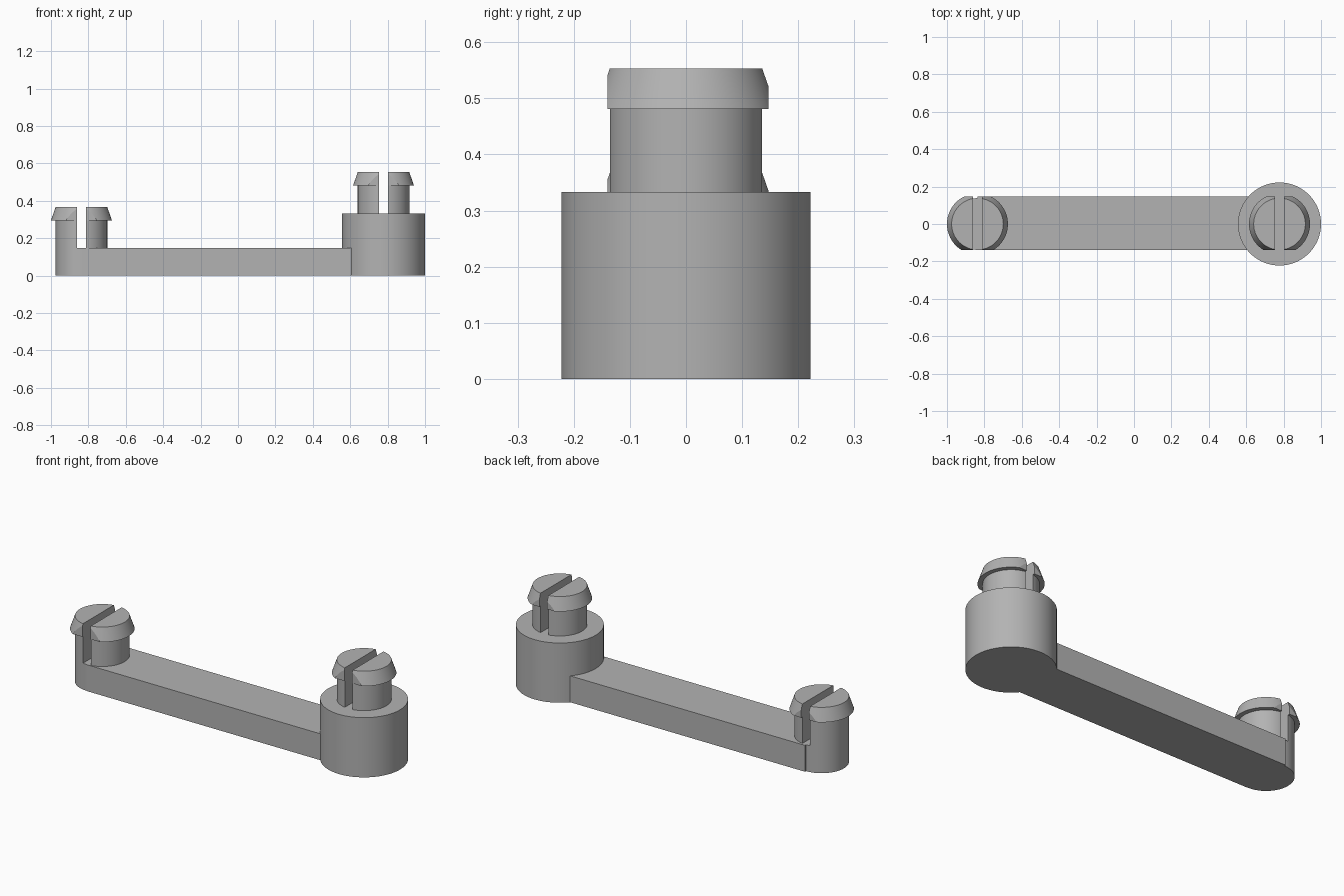
import bpy, bmesh, math
from mathutils import Vector

cube = bpy.data.objects.get("Cube")
if cube:
    bpy.data.objects.remove(cube, do_unlink=True)

PEG_X, BOSS_X = -0.837, 0.778        # centres of the two ends
SHAFT_R, HEAD_R, TIP_R = 0.138, 0.163, 0.138
BOSS_R, BOSS_H, ARM_H = 0.222, 0.333, 0.147
FRONT, BACK = -0.14, 0.147           # sides of the arm and of the peg heads
SLOT = 0.024                         # half the slot width
SEGMENTS = 96

gray = bpy.data.materials.new("plain gray")
gray.use_nodes = True
gray.diffuse_color = (0.45, 0.45, 0.45, 1)
gray.node_tree.nodes["Principled BSDF"].inputs["Base Color"].default_value = gray.diffuse_color


def finish(bm, name):
    bmesh.ops.recalc_face_normals(bm, faces=bm.faces[:])
    mesh = bpy.data.meshes.new(name)
    bm.to_mesh(mesh)
    bm.free()
    mesh.materials.append(gray)
    obj = bpy.data.objects.new(name, mesh)
    bpy.context.collection.objects.link(obj)
    return obj


def smooth(obj):
    bpy.ops.object.select_all(action='DESELECT')
    obj.select_set(True)
    bpy.context.view_layer.objects.active = obj
    bpy.ops.object.shade_smooth_by_angle(angle=math.radians(20))


def extrude(name, outline, height):
    bm = bmesh.new()
    face = bm.faces.new([bm.verts.new((x, y, 0)) for x, y in outline])
    new = bmesh.ops.extrude_face_region(bm, geom=[face])["geom"]
    top = [v for v in new if isinstance(v, bmesh.types.BMVert)]
    bmesh.ops.translate(bm, verts=top, vec=(0, 0, height))
    return finish(bm, name)


def arc(cx, radius, start, end, steps):
    return [(cx + radius * math.cos(math.radians(start + (end - start) * i / steps)),
             radius * math.sin(math.radians(start + (end - start) * i / steps)))
            for i in range(steps + 1)]


def trim(bm, point, normal):
    """Cut away the side the normal points to and cap the opening."""
    cut = bmesh.ops.bisect_plane(bm, geom=bm.verts[:] + bm.edges[:] + bm.faces[:],
                                 plane_co=point, plane_no=normal, clear_outer=True, dist=1e-6)
    edges = [e for e in cut["geom_cut"] if isinstance(e, bmesh.types.BMEdge) and e.is_boundary]
    bmesh.ops.holes_fill(bm, edges=edges, sides=0)


def peg_half(name, cx, base, side):
    """Half of a slotted snap peg: shaft, overhanging lip and tapered head."""
    profile = [(SHAFT_R, 0), (SHAFT_R, 0.148), (HEAD_R, 0.148), (TIP_R, 0.22)]
    bm = bmesh.new()
    rings = [[bm.verts.new((x, y, z)) for x, y in arc(0, r, 0, 360, SEGMENTS)[:-1]]
             for r, z in profile]
    for low, high in zip(rings, rings[1:]):
        for i in range(SEGMENTS):
            j = (i + 1) % SEGMENTS
            bm.faces.new((low[i], low[j], high[j], high[i]))
    bm.faces.new(rings[0])
    bm.faces.new(rings[-1])
    trim(bm, Vector((side * SLOT, 0, 0)), Vector((-side, 0, 0)))
    trim(bm, Vector((0, FRONT, 0)), Vector((0, -1, 0)))
    trim(bm, Vector((0, BACK, 0)), Vector((0, 1, 0)))
    bmesh.ops.recalc_face_normals(bm, faces=bm.faces[:])
    # Remove the hidden underside of the shaft
    hidden = [f for f in bm.faces if all(abs(v.co.z) < 1e-5 for v in f.verts)]
    bmesh.ops.delete(bm, geom=hidden, context='FACES')
    bmesh.ops.translate(bm, verts=bm.verts[:], vec=(cx, 0, base))
    smooth(finish(bm, name))


# Arm with its rounded end, joined to the round boss
outline = arc(PEG_X, SHAFT_R, 90, 270, SEGMENTS // 2)
outline += [(PEG_X, FRONT), (BOSS_X, FRONT), (BOSS_X, BACK), (PEG_X, BACK)]
arm = extrude("arm_and_boss", outline, ARM_H)
boss = extrude("boss_helper", arc(BOSS_X, BOSS_R, 0, 360, SEGMENTS)[:-1], BOSS_H)
union = arm.modifiers.new("join boss", 'BOOLEAN')
union.operation, union.solver, union.object = 'UNION', 'EXACT', boss
bpy.context.view_layer.objects.active = arm
bpy.ops.object.modifier_apply(modifier=union.name)
bpy.data.objects.remove(boss, do_unlink=True)
smooth(arm)

# Two slotted pegs
for end, cx, base in (("arm_peg", PEG_X, ARM_H), ("boss_peg", BOSS_X, BOSS_H)):
    for label, side in (("left", 1), ("right", -1)):
        peg_half(f"{end}_{label}_half", cx, base, side)
